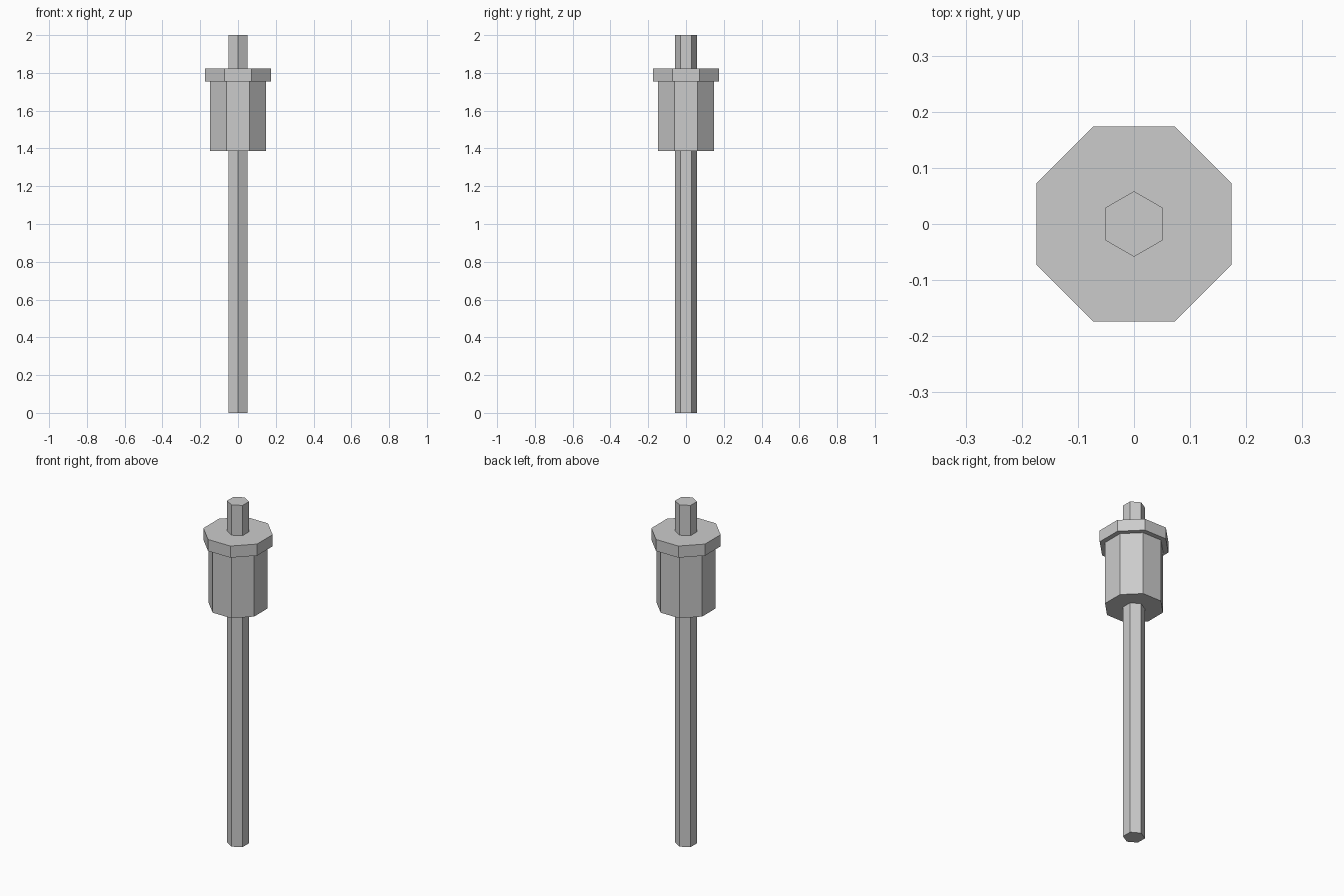
import bpy
from math import pi, cos

if "Cube" in bpy.data.objects:
    bpy.data.objects.remove(bpy.data.objects["Cube"])


def prism(name, sides, radius, z0, z1, turn):
    """Upright flat-faced prism between two heights."""
    bpy.ops.mesh.primitive_cylinder_add(
        vertices=sides, radius=radius, depth=z1 - z0,
        location=(0, 0, (z0 + z1) / 2), rotation=(0, 0, turn))
    ob = bpy.context.object
    ob.name = name
    bpy.ops.object.transform_apply(location=True, rotation=True, scale=True)
    return ob


# Turns half a side, so the octagon flats face the axes
OCT_TURN = pi / 8
OCT = 1 / cos(OCT_TURN)  # flat distance to corner radius

# Hexagonal shaft, corners on the y axis
prism("shaft", 6, 0.0585, 0.0, 2.0, 0)

# Octagonal sleeve and the wider rim on top of it
prism("sleeve", 8, 0.147 * OCT, 1.387, 1.755, OCT_TURN)
prism("sleeve_rim", 8, 0.174 * OCT, 1.755, 1.823, OCT_TURN)
